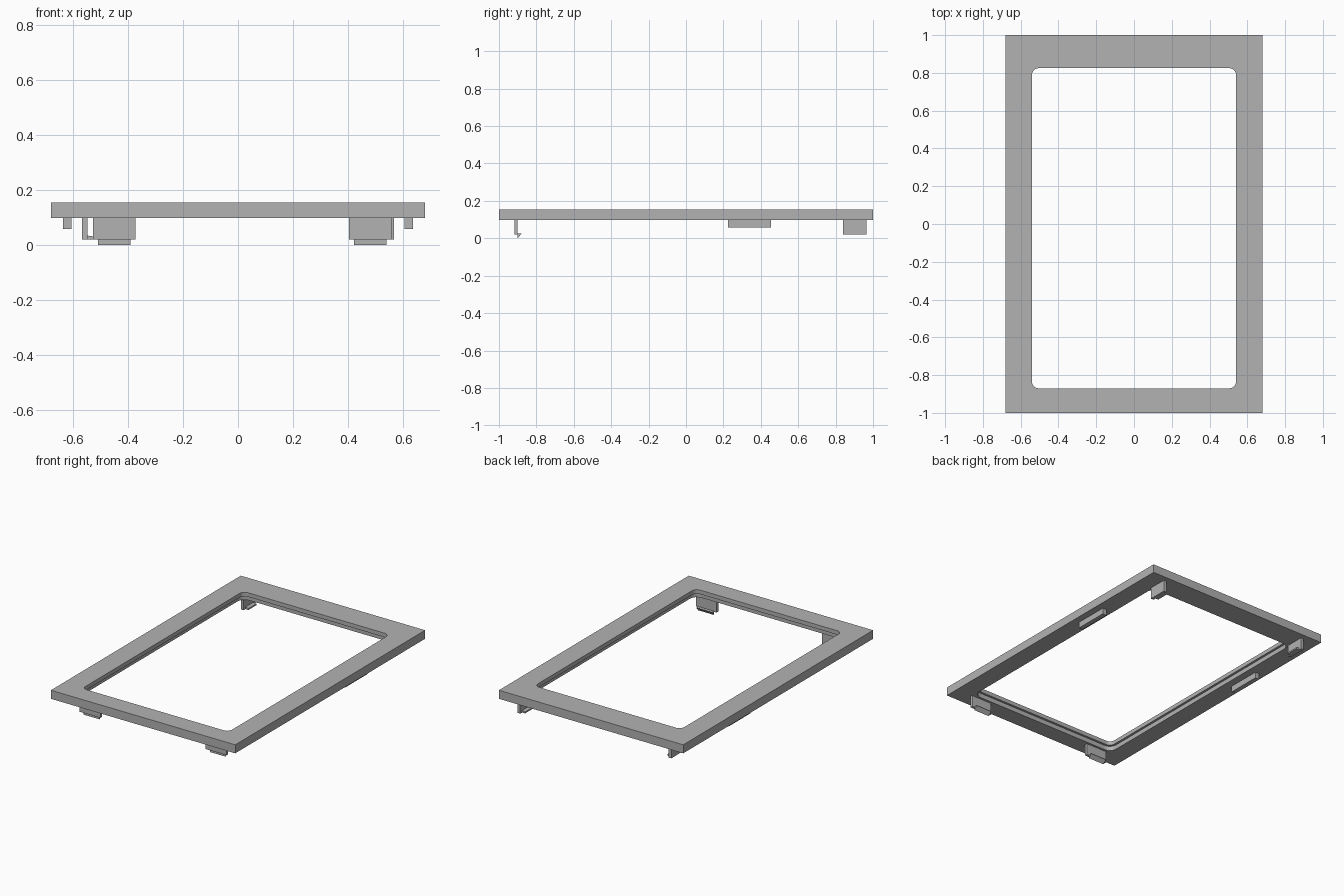
import bpy
import bmesh
from math import sin, cos, pi

cube = bpy.data.objects.get("Cube")
if cube:
    bpy.data.objects.remove(cube, do_unlink=True)

grey = bpy.data.materials.new("plain grey")
grey.use_nodes = True
grey.diffuse_color = (0.448, 0.448, 0.448, 1)
grey.node_tree.nodes["Principled BSDF"].inputs["Base Color"].default_value = grey.diffuse_color


def finish(name, bm):
    bmesh.ops.remove_doubles(bm, verts=bm.verts, dist=1e-5)
    bmesh.ops.recalc_face_normals(bm, faces=bm.faces)
    mesh = bpy.data.meshes.new(name)
    bm.to_mesh(mesh)
    bm.free()
    mesh.materials.append(grey)
    obj = bpy.data.objects.new(name, mesh)
    bpy.context.collection.objects.link(obj)
    return obj


def rounded_ring(bm, x, y0, y1, z, r, steps=6):
    """Rectangle of half width x with corner radius r."""
    ring = []
    corners = ((x - r, y1 - r), (r - x, y1 - r), (r - x, y0 + r), (x - r, y0 + r))
    for i, (cx, cy) in enumerate(corners):
        for k in range(steps + 1):
            a = (i + k / steps) * pi / 2
            ring.append(bm.verts.new((cx + r * cos(a), cy + r * sin(a), z)))
    return ring


def prism(name, points, place):
    """Extrude a 2D profile between two ends; place maps (u, v, end) to xyz."""
    bm = bmesh.new()
    ends = [[bm.verts.new(place(u, v, e)) for u, v in points] for e in (0, 1)]
    for end in ends:
        bm.faces.new(end)
    for i in range(len(points)):
        j = (i + 1) % len(points)
        bm.faces.new((ends[0][i], ends[0][j], ends[1][j], ends[1][i]))
    return finish(name, bm)


def box(name, x0, x1, y0, y1, z0, z1):
    outline = ((x0, y0), (x1, y0), (x1, y1), (x0, y1))
    return prism(name, outline, lambda u, v, e: (u, v, z1 if e else z0))


# Frame with a rounded opening that steps wider on the underside
BOTTOM, STEP, TOP = 0.098, 0.128, 0.155
LIP = 0.015
bm = bmesh.new()
rings = [
    rounded_ring(bm, 0.68, -1, 1, TOP, 0),
    rounded_ring(bm, 0.68, -1, 1, BOTTOM, 0),
    rounded_ring(bm, 0.54 + LIP, -0.87 - LIP, 0.825 + LIP, BOTTOM, 0.035 + LIP),
    rounded_ring(bm, 0.54 + LIP, -0.87 - LIP, 0.825 + LIP, STEP, 0.035 + LIP),
    rounded_ring(bm, 0.54, -0.87, 0.825, STEP, 0.035),
    rounded_ring(bm, 0.54, -0.87, 0.825, TOP, 0.035),
]
for a, b in zip(rings, rings[1:] + rings[:1]):
    for i in range(len(a)):
        j = (i + 1) % len(a)
        bm.faces.new((a[i], a[j], b[j], b[i]))
frame = finish("frame", bm)

# Front clips: upright plate with a narrower wedge hook facing inward
wedge = ((-0.9, 0.025), (-0.879, 0.025), (-0.9, 0.0))
for side, cx in (("right", -0.45), ("left", 0.481)):
    box(f"front_clip_{side}", cx - 0.077, cx + 0.077, -0.917, -0.9, 0.021, BOTTOM)
    prism(f"front_hook_{side}", wedge,
          lambda u, v, e: (cx + (0.059 if e else -0.059), u, v))

# Back clips along the sides, and the side locating ribs
barb = ((0.55, 0.021), (0.525, 0.021), (0.525, 0.031), (0.55, 0.035))
for side, s in (("right", -1), ("left", 1)):
    box(f"back_clip_{side}", s * 0.547, s * 0.567, 0.84, 0.965, 0.021, BOTTOM)
    prism(f"back_hook_{side}", barb,
          lambda u, v, e: (s * u, 0.945 if e else 0.86, v))
    box(f"side_rib_{side}", s * 0.604, s * 0.635, 0.225, 0.455, 0.058, BOTTOM)
